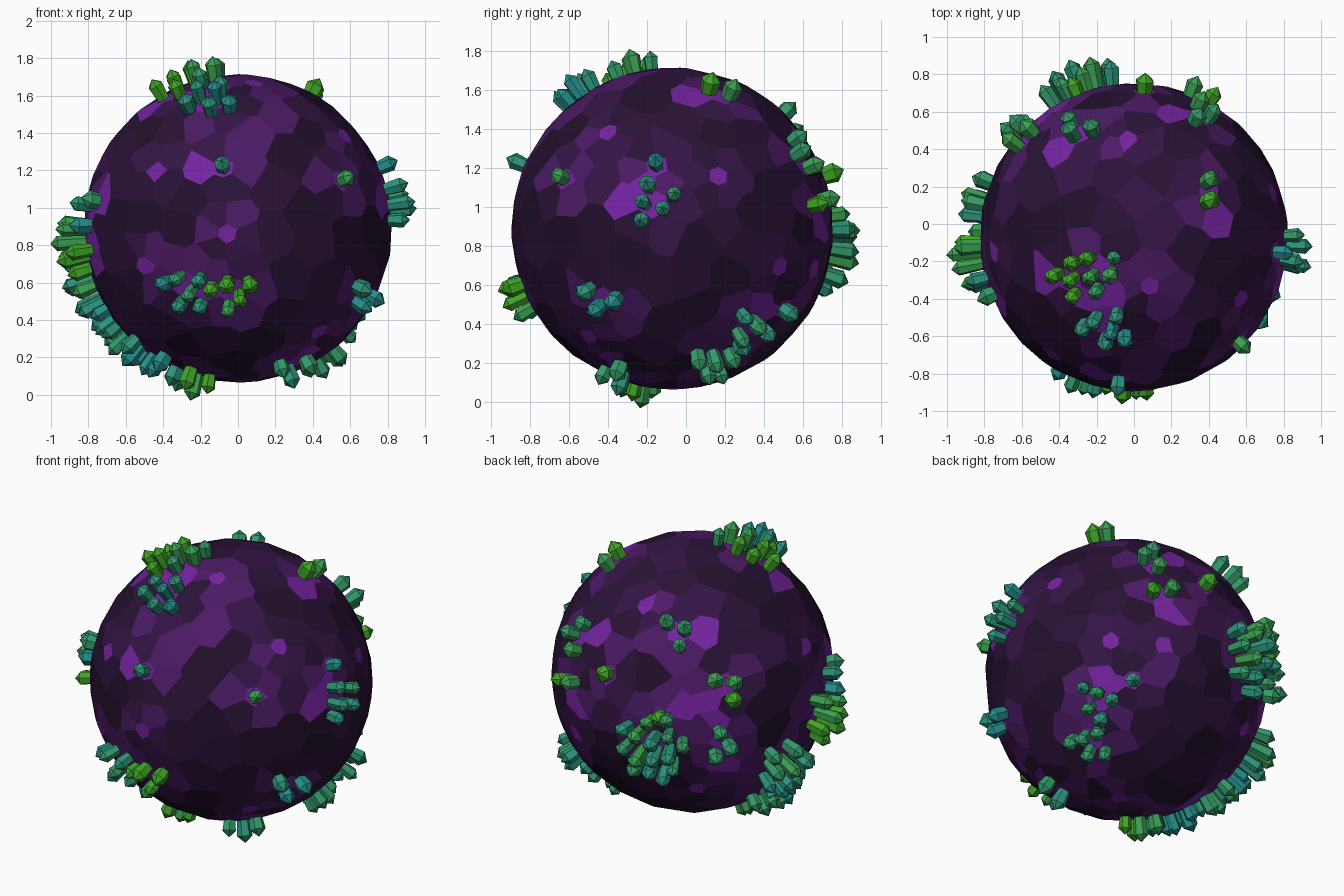
import bpy, bmesh, math, random
from mathutils import Vector

if "Cube" in bpy.data.objects:
    bpy.data.objects.remove(bpy.data.objects["Cube"])

random.seed(7)
C = Vector((0, -0.07, 0.89))      # centre of the rock ball
R = 0.825


def material(name, *rgb):
    m = bpy.data.materials.new(name)
    m.diffuse_color = (*rgb, 1)
    m.use_nodes = True
    m.node_tree.nodes["Principled BSDF"].inputs["Base Color"].default_value = m.diffuse_color
    return m


# Purple rock from dark to glowing; crystals from grass green to cyan
rock = [material("rock_%d" % i, .016 * g, .005 * g ** .5, .026 * g ** 1.08)
        for i, g in enumerate((1, 1.4, 2.2, 4.4, 11))]
shades = ("grass", "leaf", "emerald", "teal", "cyan")
gem = [material("crystal_" + s, .05 - .008 * i, .37 - .025 * i, .02 + .06 * i)
       for i, s in enumerate(shades)]


def add_object(name, bm, mats):
    mesh = bpy.data.meshes.new(name)
    bm.to_mesh(mesh)
    bm.free()
    for m in mats:
        mesh.materials.append(m)
    bpy.context.collection.objects.link(bpy.data.objects.new(name, mesh))


def frame(n):
    u = n.orthogonal().normalized()
    return u, n.cross(u)


def direction(az, el):
    a, e = math.radians(az), math.radians(el)
    return Vector((math.cos(a) * math.cos(e), math.sin(a) * math.cos(e), math.sin(e)))


def random_direction():
    return Vector([random.gauss(0, 1) for _ in range(3)]).normalized()


# Crystal clusters by shade: azimuth, elevation, number of shards
clusters = {
    "grass": [(-92, -24, 5), (-147, 60, 4), (-146, -69, 4), (66, 8, 2),
              (86, 19, 1), (112, 6, 1), (-172, -6, 7)],
    "leaf": [(-45, 18, 1), (-136, 72, 5), (32, 55, 2), (61, 26, 3), (139, 19, 3)],
    "emerald": [(25, -53, 5), (117, 41, 3), (109, -7, 15), (137, -5, 3),
                (167, -22, 9), (171, -44, 6)],
    "teal": [(-111, -22, 6), (-96, 23, 1), (-6, 23, 1), (-7, 9, 5), (-28, -26, 3),
             (53, -30, 1), (36, -37, 5), (-43, -61, 3), (-157, -60, 3), (-163, 6, 3)],
    "cyan": [(-108, 54, 6), (-165, -51, 4), (172, -34, 5)],
}


def add_crystal(bm, base, axis, r, length, mat):
    """Six-sided shard, widening outwards, with a pointed cap."""
    u, v = frame(axis)
    turn = random.random() * 6
    a, b = [[bm.verts.new(base + axis * h + r * k * (
        u * math.cos(turn + i * math.pi / 3) + v * math.sin(turn + i * math.pi / 3)))
        for i in range(6)] for h, k in ((0, .7), (length - r * .9, 1))]
    tip = bm.verts.new(base + axis * length)
    faces = [bm.faces.new(a[::-1])]
    for i in range(6):
        j = (i + 1) % 6
        faces.append(bm.faces.new((a[i], a[j], b[j], b[i])))
        faces.append(bm.faces.new((b[i], b[j], tip)))
    for f in faces:
        f.material_index = mat


spots = []
for shade, places in clusters.items():
    for num, (az, el, count) in enumerate(places):
        n = direction(az, el)
        spots.append((n, count))
        u, v = frame(n)
        turn = random.random() * 6
        r = .048 if count < 4 else .043
        height = .11 if count == 1 else .13 if count < 4 else .15 if count < 7 else .195
        bm = bmesh.new()
        for i in range(count):
            # sunflower pattern with slight splay, tallest in the middle
            d = 0 if count == 1 else r * 1.2 * math.sqrt(i + .5)
            ang = turn + i * 2.4
            off = (u * math.cos(ang) + v * math.sin(ang)) * d
            axis = (n + off * 1.6).normalized()
            top = height * (1 - .35 * i / max(count, 4)) * random.uniform(.88, 1)
            mat = shades.index(shade) + random.choice((-1, 0, 0, 1))
            start = C + (n * R + off).normalized() * (R - .07)
            add_crystal(bm, start, axis, r * random.uniform(.9, 1.1), top + .07,
                        min(4, max(0, mat)))
        add_object("%s_crystals_%d" % (shade, num + 1), bm, gem)

# Bare glowing spots scattered between the clusters
while len(spots) < 44:
    p = random_direction()
    if all((p - q).length > .32 for q, _ in spots):
        spots.append((p, 0))

# Cell centres: tight rings around spots, wide random cells elsewhere
seeds = []


def try_seed(p, gap, tone):
    if all((p - q).length > gap for q, _ in seeds):
        seeds.append((p, tone))


for n, count in spots:
    try_seed(n, .06, 4)
for n, count in spots:
    u, v = frame(n)
    d = .11 + .012 * min(count, 6)
    for i in range(6):
        a = i * math.pi / 3 + random.random() * .5
        try_seed((n + d * (u * math.cos(a) + v * math.sin(a))).normalized(),
                 .08, random.choice((1, 2, 3, 3, 4) if count else (1, 2, 2, 3)))
patch = direction(-72, 42)        # large pale patch, upper front
for _ in range(5000):
    p = random_direction()
    near = (p - patch).length < .22
    try_seed(p, .19, 3 if near else random.choice((0, 0, 0, 1, 1, 1, 2)))

# Rock ball: flat cells, made as the dual of the hull of the cell centres
hull = bmesh.new()
tones = {hull.verts.new(p): tone for p, tone in seeds}
bmesh.ops.convex_hull(hull, input=list(hull.verts))
hull.normal_update()
ball = bmesh.new()
corner = {}
for f in hull.faces:
    n = f.normal if f.normal.dot(f.calc_center_median()) > 0 else -f.normal
    corner[f] = ball.verts.new(C + n * R)
for vert in hull.verts:
    u, v = frame(vert.co.normalized())
    ring = sorted(vert.link_faces, key=lambda f: math.atan2(
        (corner[f].co - C).dot(v), (corner[f].co - C).dot(u)))
    if len(ring) > 2:
        ball.faces.new([corner[f] for f in ring]).material_index = tones[vert]
hull.free()
add_object("rock_ball", ball, rock)
